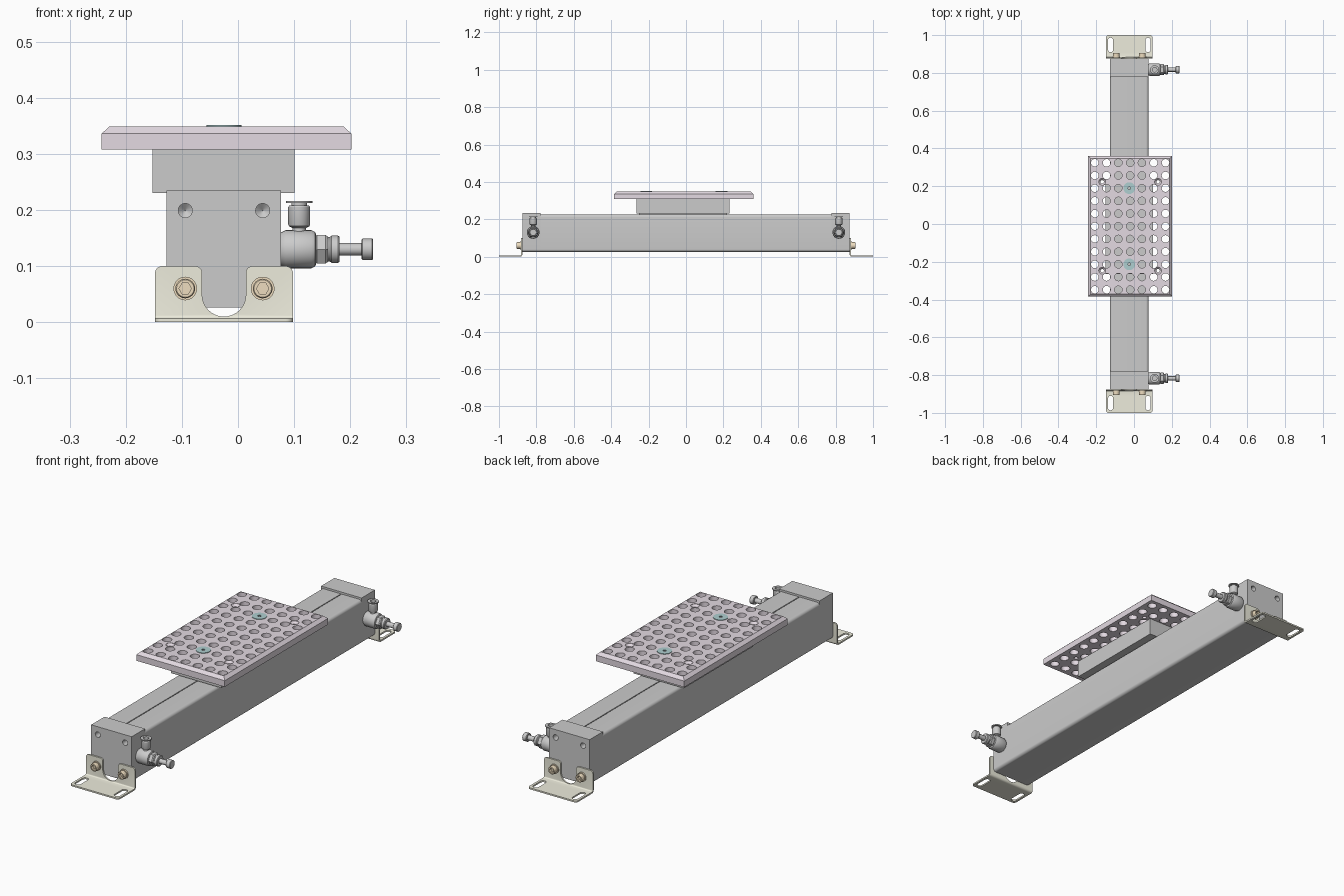
import bpy, bmesh, math

if "Cube" in bpy.data.objects:
    bpy.data.objects.remove(bpy.data.objects["Cube"])

CX = -0.025          # centre line of the rail in x
PY = -0.012          # centre of the table plate in y


def place(axis, a, b, h):
    return {'x': (h, a, b), 'y': (a, h, b), 'z': (a, b, h)}[axis]


def material(name, rgb):
    m = bpy.data.materials.new(name)
    m.diffuse_color = (*rgb, 1)
    m.use_nodes = True
    m.node_tree.nodes["Principled BSDF"].inputs["Base Color"].default_value = m.diffuse_color
    return m


def finish(bm, name, mat=None):
    bmesh.ops.recalc_face_normals(bm, faces=bm.faces)
    me = bpy.data.meshes.new(name)
    bm.to_mesh(me)
    bm.free()
    ob = bpy.data.objects.new(name, me)
    bpy.context.collection.objects.link(ob)
    if mat:
        me.materials.append(mat)
    return ob


def add_prism(bm, pts, axis, h0, h1):
    rings = [[bm.verts.new(place(axis, a, b, h)) for a, b in pts] for h in (h0, h1)]
    skin(bm, rings)


def add_lathe(bm, prof, axis, ca, cb, seg=32):
    # prof holds (radius, height along axis)
    rings = []
    for r, h in prof:
        rings.append([bm.verts.new(place(axis, ca + r * math.cos(2 * math.pi * i / seg),
                                         cb + r * math.sin(2 * math.pi * i / seg), h))
                      for i in range(seg)])
    skin(bm, rings)


def skin(bm, rings):
    n = len(rings[0])
    for lo, hi in zip(rings, rings[1:]):
        for i in range(n):
            j = (i + 1) % n
            bm.faces.new((lo[i], lo[j], hi[j], hi[i]))
    bm.faces.new(rings[0])
    bm.faces.new(rings[-1])


def arc(ca, cb, r, d0, d1, n=8):
    return [(ca + r * math.cos(math.radians(d0 + (d1 - d0) * i / n)),
             cb + r * math.sin(math.radians(d0 + (d1 - d0) * i / n))) for i in range(n + 1)]


def rect(a0, a1, b0, b1):
    return [(a0, b0), (a1, b0), (a1, b1), (a0, b1)]


def activate(ob):
    bpy.ops.object.select_all(action='DESELECT')
    ob.select_set(True)
    bpy.context.view_layer.objects.active = ob


def cut(ob, bm):
    cutter = finish(bm, "cutter")
    cutter.hide_render = True
    mod = ob.modifiers.new("cut", 'BOOLEAN')
    mod.operation, mod.solver, mod.object = 'DIFFERENCE', 'EXACT', cutter
    activate(ob)
    bpy.ops.object.modifier_apply(modifier=mod.name)
    bpy.data.objects.remove(cutter)


def smooth(ob):
    activate(ob)
    bpy.ops.object.shade_smooth_by_angle(angle=math.radians(32))


def mirror_y(ob):
    mod = ob.modifiers.new("both_ends", 'MIRROR')
    mod.use_axis = (False, True, False)
    mod.use_mirror_merge = False
    activate(ob)
    bpy.ops.object.modifier_apply(modifier=mod.name)
    smooth(ob)


mauve = material("mauve", (0.77, 0.70, 0.76))
cream = material("cream", (0.85, 0.84, 0.72))
brass = material("brass", (0.85, 0.72, 0.52))
teal = material("teal", (0.42, 0.62, 0.63))

# rail tube with rounded edges and a thin slit along the top
X0, X1, Z0, ZT = -0.127, 0.077, 0.026, 0.226
R = 0.014
bottom = arc(X0 + R, Z0 + R, R, 180, 270) + arc(X1 - R, Z0 + R, R, 270, 360)
slit = [(CX + .002, ZT), (CX + .002, ZT - .006), (CX - .002, ZT - .006), (CX - .002, ZT)]
bm = bmesh.new()
add_prism(bm, bottom + arc(X1 - R, ZT - R, R, 0, 90) + slit + arc(X0 + R, ZT - R, R, 90, 180),
          'y', -0.779, 0.779)
smooth(finish(bm, "rail_tube"))

# end caps with blind drilled holes
bm = bmesh.new()
add_prism(bm, bottom + [(X1, 0.235), (X0, 0.235)], 'y', 0.779, 0.875)
caps = finish(bm, "end_caps")
bm = bmesh.new()
for sx in (-0.069, 0.069):
    add_lathe(bm, [(0.0005, 0.835), (0.0125, 0.845), (0.0125, 0.89)], 'y', CX + sx, 0.199)
cut(caps, bm)
mirror_y(caps)

# carriage block and the tongue that joins it to the rail
bm = bmesh.new()
add_prism(bm, rect(-0.152, 0.101, -0.264, 0.232), 'z', 0.23, 0.308)
add_prism(bm, rect(CX - .05, CX + .05, -0.25, 0.22), 'z', 0.222, 0.232)
finish(bm, "carriage")

# perforated table plate with chamfered top edge
def outline(inset):
    return rect(-0.243 + inset, 0.202 - inset, PY - .372 + inset, PY + .372 - inset)

bm = bmesh.new()
skin(bm, [[bm.verts.new((x, y, z)) for x, y in outline(i)]
          for i, z in ((0, 0.308), (0, 0.336), (0.014, 0.349))])
plate = finish(bm, "table_plate", mauve)
bm = bmesh.new()
PX = -0.0205
for c in range(-3, 4):
    for r in range(-5, 6):
        add_lathe(bm, [(0.02, 0.295), (0.02, 0.36)], 'z', PX + c * 0.0624, PY + r * 0.0672, 24)
for sx in (-1, 1):
    for sy in (-1, 1):
        add_lathe(bm, [(0.009, 0.295), (0.009, 0.338), (0.0185, 0.3475), (0.0185, 0.36)],
                  'z', PX + sx * 0.148, PY + sy * 0.2352, 24)
cut(plate, bm)
smooth(plate)

# two thin locating discs with a centre hole
bm = bmesh.new()
for y in (PY - .2016, PY + .2016):
    add_lathe(bm, [(0.007, 0.347), (0.007, 0.3515), (0.031, 0.3515), (0.031, 0.347)], 'z', CX, y)
bmesh.ops.delete(bm, geom=[f for f in bm.faces if len(f.verts) > 4], context='FACES_ONLY')
smooth(finish(bm, "locating_discs", teal))

# angle brackets bent from sheet, with U notch and slotted feet
T = 0.007
prof = ([(1.0, 0), (1.0, T)] + arc(0.887, 0.012, 0.005, 270, 180, 4) + [(0.882, 0.1), (0.875, 0.1)]
        + arc(0.887, 0.012, 0.012, 180, 270, 6))
bm = bmesh.new()
add_prism(bm, prof, 'x', -0.148, 0.098)


def is_corner(e):
    a, b = e.verts[0].co, e.verts[1].co
    if abs(a.x - b.x) > 1e-4:
        return False
    return (a.z > .099 and b.z > .099) or (a.y > .999 and b.y > .999)


bmesh.ops.bevel(bm, geom=[e for e in bm.edges if is_corner(e)], offset=0.013,
                segments=6, profile=0.5, affect='EDGES')
brackets = finish(bm, "brackets", cream)
bm = bmesh.new()
add_prism(bm, arc(CX, 0.049, 0.039, 180, 360, 20)
          + arc(CX + .051, 0.088, 0.012, 180, 92, 5) + [(CX + .051, 0.12), (CX - .051, 0.12)]
          + arc(CX - .051, 0.088, 0.012, 88, 0, 5), 'y', 0.865, 0.895)
for x in (CX - .099, CX + .099):
    add_prism(bm, arc(x, 0.973, 0.0135, 0, 180) + arc(x, 0.923, 0.0135, 180, 360), 'z', -0.02, 0.02)
cut(brackets, bm)
mirror_y(brackets)

# socket screws with washers
bm = bmesh.new()
for sx in (-0.069, 0.069):
    add_lathe(bm, [(0.021, 0.881), (0.021, 0.888), (0.0175, 0.888), (0.0175, 0.903),
                   (0.0155, 0.906)], 'y', CX + sx, 0.06)
screws = finish(bm, "bracket_screws", brass)
bm = bmesh.new()
for sx in (-0.069, 0.069):
    add_lathe(bm, [(0.011, 0.893), (0.011, 0.92)], 'y', CX + sx, 0.06, 6)
cut(screws, bm)
mirror_y(screws)

# flow control fittings: round body, hex, lock nut, stem and knob
FY, FZ = 0.817, 0.13
bm = bmesh.new()
add_lathe(bm, [(0.027, 0.072), (0.031, 0.079), (0.034, 0.085), (0.034, 0.131), (0.031, 0.137),
               (0.027, 0.139)], 'x', FY, FZ)
add_lathe(bm, [(0.022, 0.158), (0.022, 0.166)], 'x', FY, FZ)
add_lathe(bm, [(0.022, 0.164), (0.0245, 0.167), (0.0245, 0.178), (0.022, 0.181)], 'x', FY, FZ)
add_lathe(bm, [(0.011, 0.179), (0.011, 0.222)], 'x', FY, FZ)
add_lathe(bm, [(0.017, 0.22), (0.019, 0.222), (0.019, 0.239), (0.017, 0.241)], 'x', FY, FZ)
mirror_y(finish(bm, "valve_bodies"))
bm = bmesh.new()
add_lathe(bm, [(0.026, 0.137), (0.0295, 0.141), (0.0295, 0.156), (0.026, 0.16)], 'x', FY, FZ, 6)
mirror_y(finish(bm, "valve_hex_nuts"))

# upright hose connectors with release collars
bm = bmesh.new()
add_lathe(bm, [(0.012, 0.14), (0.012, 0.168), (0.018, 0.171), (0.0195, 0.174), (0.0195, 0.205),
               (0.0175, 0.208), (0.014, 0.208), (0.014, 0.212), (0.0235, 0.212), (0.0235, 0.216),
               (0.012, 0.216), (0.012, 0.19)], 'z', 0.109, FY)
mirror_y(finish(bm, "hose_connectors"))
